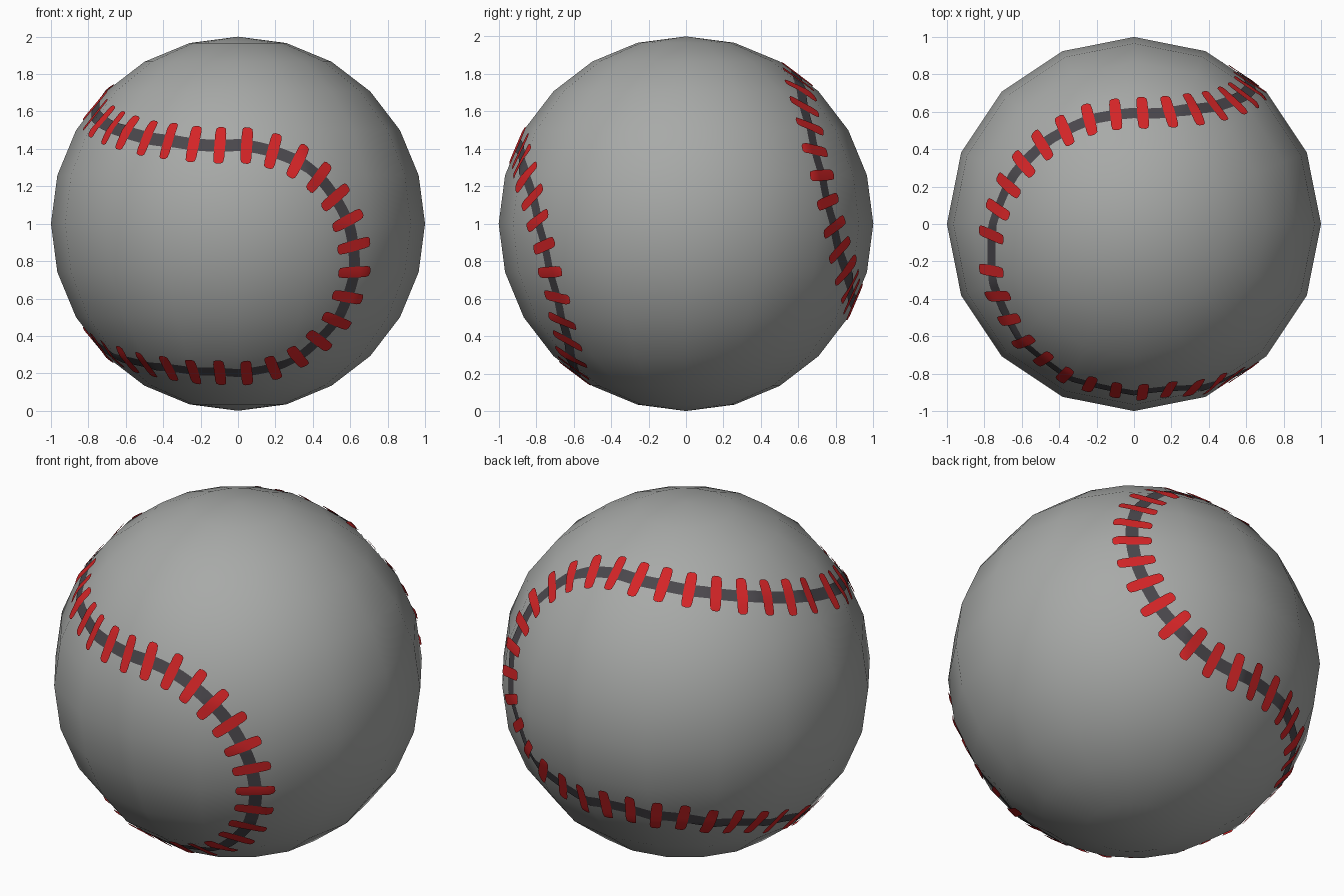
import bpy, bmesh, math
from mathutils import Vector
from mathutils.bvhtree import BVHTree

if "Cube" in bpy.data.objects:
    bpy.data.objects.remove(bpy.data.objects["Cube"])

CENTRE = Vector((0, 0, 1))
TILT = math.radians(14.2)
AX = Vector((1, 0, 0))                                  # axis between the lobes
AU = Vector((0, -math.cos(TILT), -math.sin(TILT)))      # front lobe direction
AW = Vector((0, -math.sin(TILT), math.cos(TILT)))       # top lobe direction
R1 = 0.632                                              # small arc radius
R2 = math.sqrt(1 - R1 * R1)                             # large arc radius
HALF = math.pi * (R1 + R2)                              # length of half the seam


def material(name, rgb):
    m = bpy.data.materials.new(name)
    m.diffuse_color = (*rgb, 1)
    m.use_nodes = True
    m.node_tree.nodes["Principled BSDF"].inputs["Base Color"].default_value = m.diffuse_color
    return m


def finish(bm, name, mat):
    bm.normal_update()
    for f in bm.faces:
        if f.normal.dot(f.calc_center_median() - CENTRE) < 0:
            f.normal_flip()
        f.smooth = True
    me = bpy.data.meshes.new(name)
    bm.to_mesh(me)
    bm.free()
    me.materials.append(mat)
    ob = bpy.data.objects.new(name, me)
    bpy.context.collection.objects.link(ob)
    return ob


# Leather ball: 16 sides, 12 rings
bm = bmesh.new()
bmesh.ops.create_uvsphere(bm, u_segments=16, v_segments=12, radius=1)
bmesh.ops.translate(bm, verts=bm.verts, vec=CENTRE)
surface = BVHTree.FromBMesh(bm)
finish(bm, "ball", material("leather grey", (0.39, 0.40, 0.39)))


def seam_point(s, side):
    """Half the seam: quarter of top lobe, front/back lobe, quarter of bottom lobe."""
    q = R2 * math.pi / 2
    if s < q:
        a = s / R2
        x, u, w = -R2 * math.cos(a), R2 * math.sin(a), R1
    elif s < q + R1 * math.pi:
        a = (s - q) / R1
        x, u, w = R1 * math.sin(a), R2, R1 * math.cos(a)
    else:
        a = (s - q - R1 * math.pi) / R2
        x, u, w = -R2 * math.sin(a), R2 * math.cos(a), -R1
    return AX * x + AU * (u * side) + AW * w


def frame(s, side):
    p = seam_point(s, side)
    t = (seam_point(s + 1e-4, side) - seam_point(s - 1e-4, side)).normalized()
    return p, t, p.cross(t).normalized()


def drape(d, lift):
    """Drop a direction from the centre onto the ball surface."""
    d = d.normalized()
    hit = surface.ray_cast(CENTRE + d * 2, -d)[0]
    return (hit if hit else CENTRE + d) + d * lift


def patch(bm, rows):
    vs = [[bm.verts.new(p) for p in row] for row in rows]
    for r0, r1 in zip(vs, vs[1:]):
        for i in range(len(r0) - 1):
            bm.faces.new((r0[i], r0[i + 1], r1[i + 1], r1[i]))


# Dark seam band
bm = bmesh.new()
N = 160
for side in (1, -1):
    rows = []
    for i in range(N + 1):
        p, t, n = frame(HALF * i / N, side)
        rows.append([drape(p + n * (0.035 * k / 2), 0.004) for k in range(-2, 3)])
    patch(bm, rows)
finish(bm, "seam", material("dark seam", (0.068, 0.063, 0.072)))

# Red stitches across the seam, 30 along each half, with rounded ends
bm = bmesh.new()
COUNT, END = 30, 0.1
PROFILE = [(-0.107, 0.012), (-0.098, 0.026), (-0.07, 0.03), (-0.035, 0.03), (0, 0.03),
           (0.035, 0.03), (0.07, 0.03), (0.098, 0.026), (0.107, 0.012)]
for side in (1, -1):
    for i in range(COUNT):
        p, t, n = frame(END + (HALF - 2 * END) * i / (COUNT - 1), side)
        patch(bm, [[drape(p + n * v + t * (h * k), 0.009) for k in (-1, 0, 1)]
                   for v, h in PROFILE])
finish(bm, "stitches", material("stitch red", (0.66, 0.018, 0.02)))
